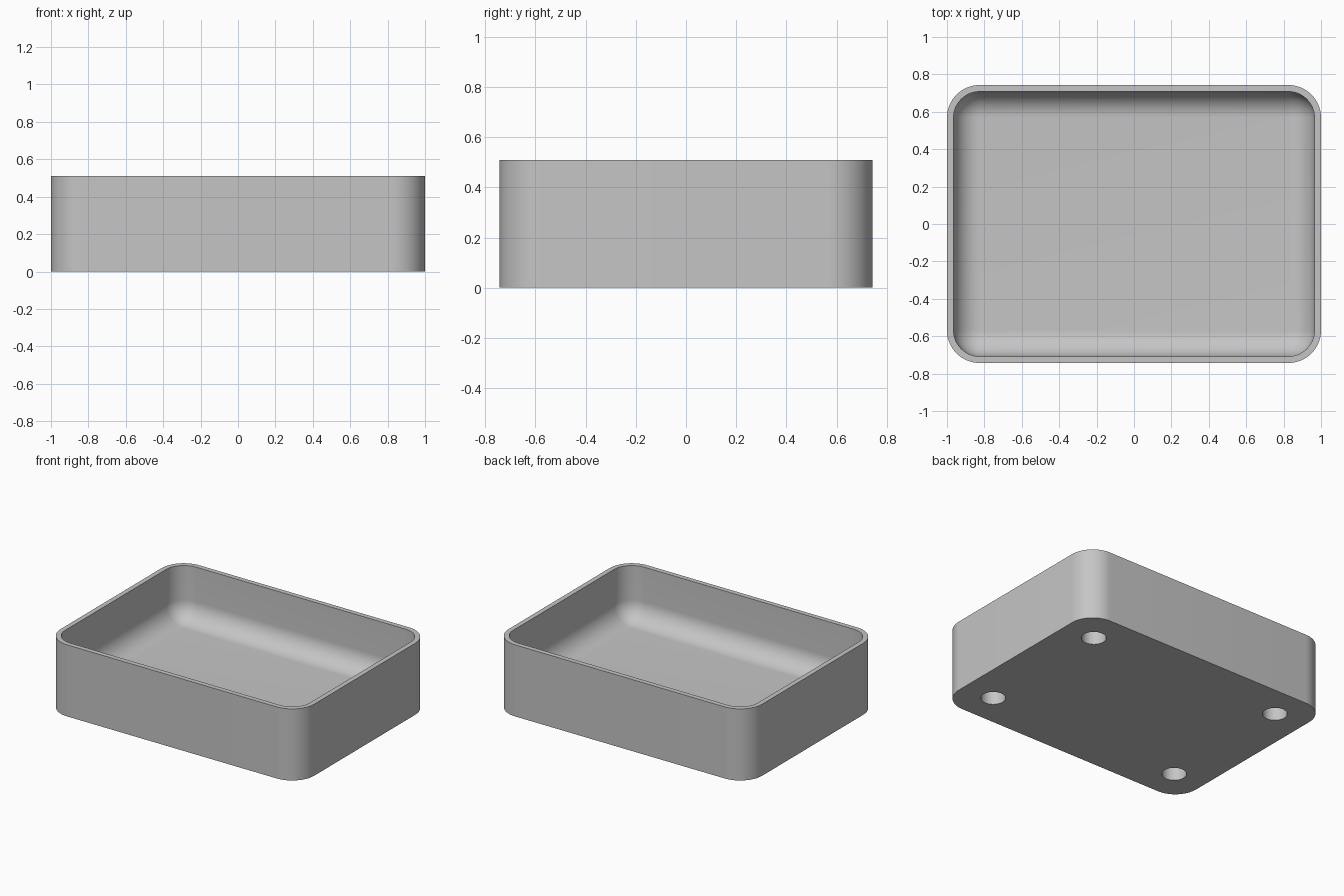
import bpy, bmesh, math
from mathutils import Matrix

if "Cube" in bpy.data.objects:
    bpy.data.objects.remove(bpy.data.objects["Cube"], do_unlink=True)

HALF_X, HALF_Y, HEIGHT = 1.0, 0.743, 0.51
CORNER, WALL, FLOOR = 0.175, 0.035, 0.125
FILLET = CORNER - WALL
HOLE_X, HOLE_Y, HOLE_R, HOLE_DEPTH = 0.763, 0.506, 0.08, 0.1
STEPS = 16

grey = bpy.data.materials.new("plain grey")
grey.use_nodes = True
colour = (0.56, 0.56, 0.56, 1)
grey.diffuse_color = colour
grey.node_tree.nodes["Principled BSDF"].inputs["Base Color"].default_value = colour


def ring(bm, inset, z):
    """Rounded rectangle of vertices, inset from the outer wall."""
    radius = CORNER - inset
    verts = []
    for quarter, (sx, sy) in enumerate([(1, 1), (-1, 1), (-1, -1), (1, -1)]):
        for i in range(STEPS + 1):
            a = math.pi / 2 * (quarter + i / STEPS)
            verts.append(bm.verts.new((sx * (HALF_X - CORNER) + radius * math.cos(a),
                                       sy * (HALF_Y - CORNER) + radius * math.sin(a), z)))
    return verts


def make_object(name, bm):
    mesh = bpy.data.meshes.new(name)
    bm.to_mesh(mesh)
    bm.free()
    mesh.materials.append(grey)
    obj = bpy.data.objects.new(name, mesh)
    bpy.context.collection.objects.link(obj)
    return obj


# Tray: outer wall, rim, inner wall and rounded floor edge
sections = [(0, 0), (0, HEIGHT), (WALL, HEIGHT)]
for i in range(STEPS + 1):
    a = math.pi / 2 * i / STEPS
    sections.append((WALL + FILLET * (1 - math.cos(a)), FLOOR + FILLET * (1 - math.sin(a))))

bm = bmesh.new()
rings = [ring(bm, inset, z) for inset, z in sections]
for low, high in zip(rings, rings[1:]):
    for i in range(len(low)):
        j = (i + 1) % len(low)
        bm.faces.new((low[i], low[j], high[j], high[i]))
bm.faces.new(rings[0][::-1])
bm.faces.new(rings[-1])
bmesh.ops.remove_doubles(bm, verts=bm.verts, dist=0.0001)
bmesh.ops.recalc_face_normals(bm, faces=bm.faces)
tray = make_object("tray", bm)

# Four round blind holes in the underside
bm = bmesh.new()
for sx in (-1, 1):
    for sy in (-1, 1):
        bmesh.ops.create_cone(bm, cap_ends=True, segments=48, radius1=HOLE_R, radius2=HOLE_R,
                              depth=2 * HOLE_DEPTH,
                              matrix=Matrix.Translation((sx * HOLE_X, sy * HOLE_Y, 0)))
cutter = make_object("hole_cutter", bm)
cutter.hide_render = True

cut = tray.modifiers.new("holes", "BOOLEAN")
cut.operation = "DIFFERENCE"
cut.solver = "EXACT"
cut.object = cutter
bpy.ops.object.select_all(action="DESELECT")
bpy.context.view_layer.objects.active = tray
tray.select_set(True)
bpy.ops.object.modifier_apply(modifier=cut.name)
bpy.data.objects.remove(cutter, do_unlink=True)

bpy.ops.object.shade_smooth_by_angle(angle=math.radians(30))
